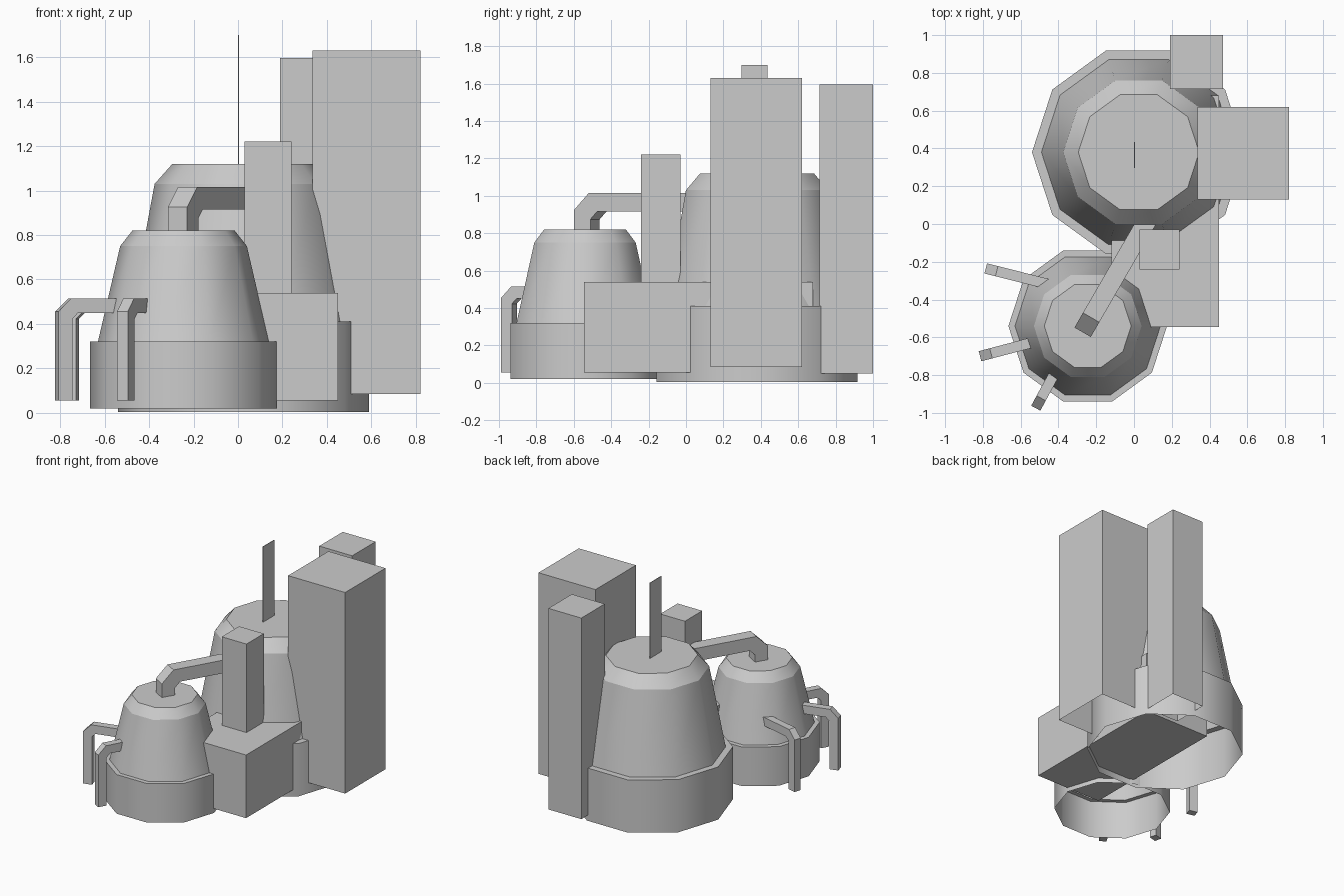
import bpy, bmesh, math
from mathutils import Vector

if "Cube" in bpy.data.objects:
    bpy.data.objects.remove(bpy.data.objects["Cube"])

# One plain grey for everything
grey = bpy.data.materials.new("plain_grey")
grey.use_nodes = True
colour = (0.6, 0.6, 0.6, 1)
grey.diffuse_color = colour
grey.node_tree.nodes["Principled BSDF"].inputs["Base Color"].default_value = colour


def finish(name, bm):
    bmesh.ops.recalc_face_normals(bm, faces=bm.faces)
    mesh = bpy.data.meshes.new(name)
    bm.to_mesh(mesh)
    bm.free()
    mesh.materials.append(grey)
    obj = bpy.data.objects.new(name, mesh)
    bpy.context.collection.objects.link(obj)
    return obj


def box(name, low, high, open_bottom=False):
    bm = bmesh.new()
    bmesh.ops.create_cube(bm, size=1)
    for v in bm.verts:
        v.co = [(a + b) / 2 + c * (b - a) for a, b, c in zip(low, high, v.co)]
    if open_bottom:
        under = [f for f in bm.faces if f.normal.z < -0.5]
        bmesh.ops.delete(bm, geom=under, context='FACES_ONLY')
    return finish(name, bm)


def dome(name, centre, profile, sides=10):
    """Hollow lathed vessel, open below and capped on top."""
    bm = bmesh.new()
    rings = []
    for r, z in profile:
        angles = [math.tau * i / sides for i in range(sides)]
        rings.append([bm.verts.new((centre[0] + r * math.cos(a),
                                    centre[1] + r * math.sin(a), z)) for a in angles])
    for low, high in zip(rings, rings[1:]):
        for i in range(sides):
            j = (i + 1) % sides
            bm.faces.new((low[i], low[j], high[j], high[i])).smooth = True
    bm.faces.new(rings[-1])
    # Horizontal edges stay crisp, the round walls are smooth
    for e in bm.edges:
        e.smooth = abs(e.verts[0].co.z - e.verts[1].co.z) > 0.01
    return finish(name, bm)


def pipe(name, start, end, width, thick, bottom, top, bend):
    """Square pipe that rises, bends over a chamfer and runs level to its end."""
    start, end = Vector(start), Vector(end)
    run = (end - start).length
    along = (end - start).normalized()
    across = Vector((-along.y, along.x, 0))
    inner = bend * 0.45
    outline = [(0, bottom), (0, top - bend), (bend, top), (run, top),
               (run, top - thick), (thick + inner, top - thick),
               (thick, top - thick - inner), (thick, bottom)]
    bm = bmesh.new()
    verts = [bm.verts.new(Vector((*(start + along * s), z)) - across * width / 2)
             for s, z in outline]
    face = bm.faces.new(verts)
    side = bmesh.ops.extrude_face_region(bm, geom=[face])["geom"]
    moved = [g for g in side if isinstance(g, bmesh.types.BMVert)]
    bmesh.ops.translate(bm, verts=moved, vec=across * width)
    return finish(name, bm)


# Vessels: wide base collar, rim ledge, tapered body, shoulder, flat top
dome("large_dome", (0.025, 0.38),
     [(0.565, 0.005), (0.565, 0.41), (0.515, 0.41), (0.4, 1.03), (0.32, 1.12)])
dome("small_dome", (-0.245, -0.54),
     [(0.42, 0.02), (0.42, 0.32), (0.385, 0.32), (0.285, 0.75), (0.23, 0.82)])

# Blocks and towers
box("low_block", (-0.12, -0.545, 0.055), (0.45, 0.68, 0.54))
box("chimney", (0.03, -0.24, 0.5), (0.24, -0.03, 1.22))
box("main_tower", (0.335, 0.13, 0.085), (0.82, 0.62, 1.63), True)
box("rear_tower", (0.19, 0.715, 0.05), (0.47, 1.0, 1.595), True)
box("antenna_fin", (0.001, 0.297, 1.1), (0.005, 0.435, 1.7))

# Pipe joining both vessels
pipe("connecting_pipe", (-0.272, -0.573), (0.1, 0.07), 0.1, 0.1, 0.8, 1.015, 0.09)

# Small drain pipes around the small vessel
drains = {"rear": ((-0.785, -0.235), (-0.46, -0.317)),
          "side": ((-0.815, -0.7), (-0.53, -0.625)),
          "front": ((-0.52, -0.975), (-0.42, -0.79))}
for label, (start, end) in drains.items():
    pipe(label + "_drain_pipe", start, end, 0.055, 0.065, 0.055, 0.515, 0.06)
